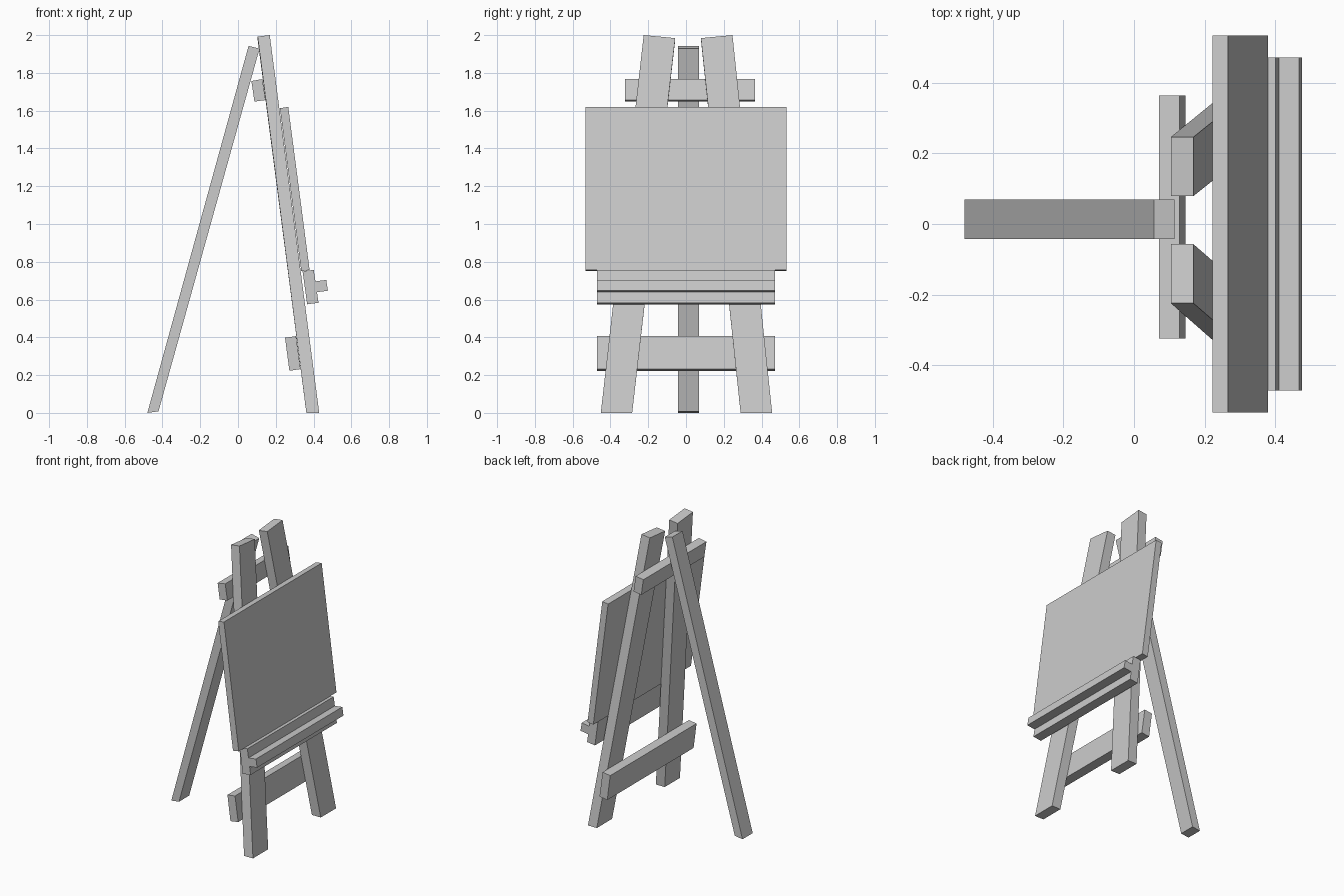
import bpy

if "Cube" in bpy.data.objects:
    bpy.data.objects.remove(bpy.data.objects["Cube"])


def make(name, verts, faces):
    me = bpy.data.meshes.new(name)
    me.from_pydata(verts, [], faces)
    me.update()
    ob = bpy.data.objects.new(name, me)
    bpy.context.collection.objects.link(ob)
    return ob


def loft(name, a, b):
    """Closed solid between two matching outlines, b lying on the far side of a."""
    n = len(a)
    faces = [tuple(range(n))[::-1], tuple(range(n, 2 * n))]
    faces += [(i, (i + 1) % n, (i + 1) % n + n, i + n) for i in range(n)]
    return make(name, a + b, faces)


def extrude_y(name, profile, y0, y1):
    """Side profile (x, z), listed clockwise in the front view, extruded along y."""
    return loft(name, [(x, y0, z) for x, z in profile],
                [(x, y1, z) for x, z in profile])


def front_leg(name, bottom, top, z_top):
    """Splayed leg leaning back; y pairs for bottom and top, z pair for top."""
    (b0, b1), (t0, t1), (z0, z1) = bottom, top, z_top
    a = [(0.362, b0, 0), (0.43, b0, 0), (0.43, b1, 0), (0.362, b1, 0)]
    b = [(0.104, t0, z0 - 0.008), (0.168, t0, z0),
         (0.168, t1, z1), (0.104, t1, z1 - 0.008)]
    return loft(name, a, b)


# Splayed front legs
front_leg("front_leg_left", (-0.451, -0.285), (-0.224, -0.057), (2.0, 1.984))
front_leg("front_leg_right", (0.289, 0.456), (0.079, 0.246), (1.984, 2.0))

# Rear support leg
extrude_y("rear_leg", [(-0.48, 0), (0.056, 1.943), (0.114, 1.928), (-0.421, 0.008)],
          -0.042, 0.069)

# Cross bars behind the front legs
extrude_y("upper_crossbar", [(0.071, 1.757), (0.129, 1.767), (0.146, 1.656), (0.087, 1.648)],
          -0.324, 0.364)
extrude_y("lower_crossbar", [(0.249, 0.398), (0.307, 0.406), (0.331, 0.232), (0.272, 0.223)],
          -0.471, 0.471)

# Canvas board
extrude_y("canvas_board", [(0.222, 1.613), (0.266, 1.62), (0.379, 0.757), (0.335, 0.75)],
          -0.533, 0.533)

# Ledge with projecting lip
extrude_y("ledge", [(0.342, 0.75), (0.401, 0.757), (0.41, 0.696), (0.467, 0.704),
                    (0.476, 0.647), (0.418, 0.639), (0.426, 0.583), (0.366, 0.575)],
          -0.471, 0.471)
